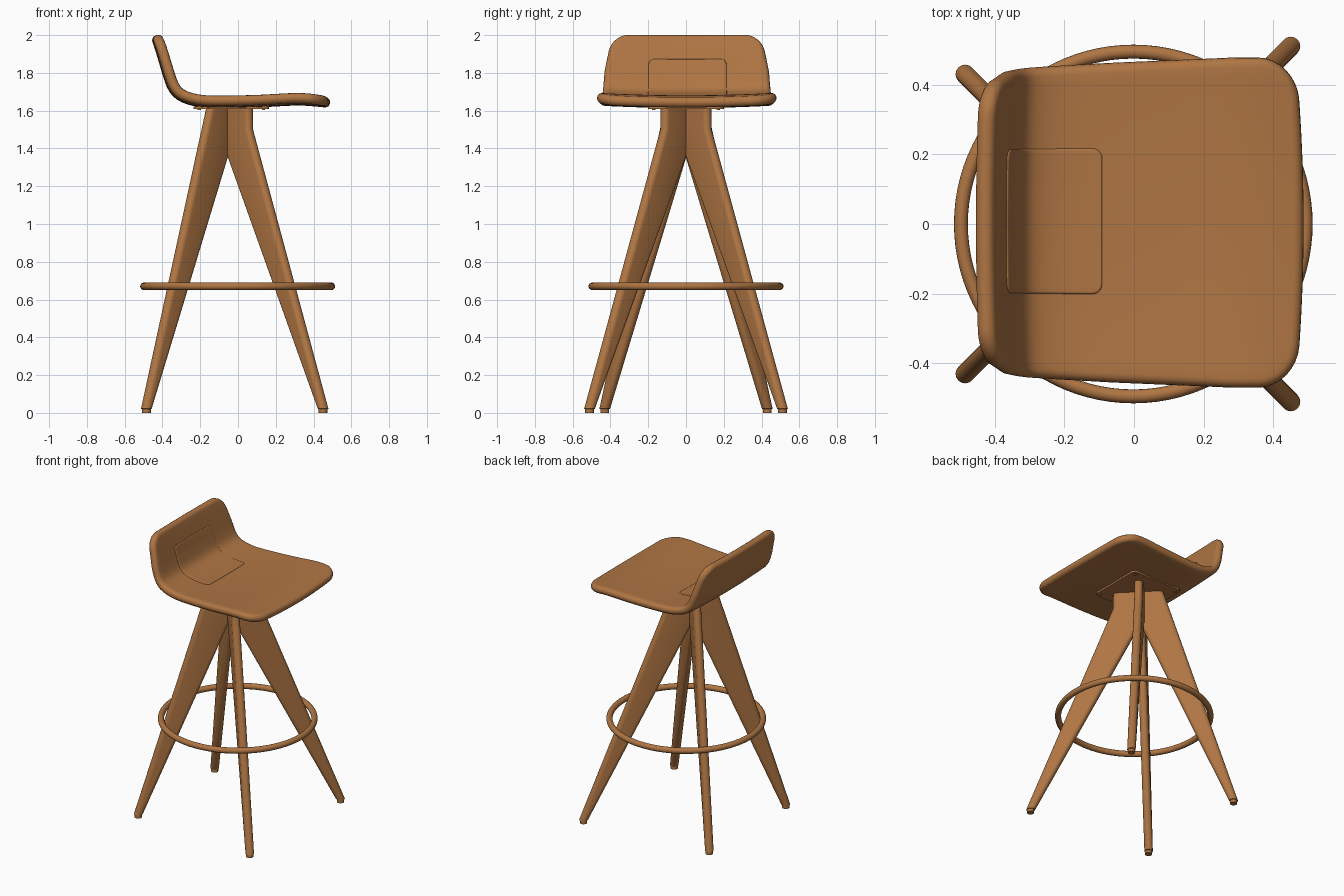
import bpy, bmesh, math
from mathutils import Vector

if "Cube" in bpy.data.objects:
    bpy.data.objects.remove(bpy.data.objects["Cube"])

wood = bpy.data.materials.new("warm_wood")
wood.diffuse_color = (0.43, 0.18, 0.057, 1)
wood.use_nodes = True
wood.node_tree.nodes["Principled BSDF"].inputs["Base Color"].default_value = wood.diffuse_color


def finish(bm, name, angle=35):
    bmesh.ops.recalc_face_normals(bm, faces=bm.faces)
    me = bpy.data.meshes.new(name)
    bm.to_mesh(me)
    bm.free()
    ob = bpy.data.objects.new(name, me)
    bpy.context.collection.objects.link(ob)
    smooth(ob, angle)
    return ob


def smooth(ob, angle=35):
    ob.data.materials.append(wood)
    bpy.ops.object.select_all(action='DESELECT')
    ob.select_set(True)
    bpy.context.view_layer.objects.active = ob
    bpy.ops.object.shade_smooth_by_angle(angle=math.radians(angle))


# Side profile of the seat shell (x, z), from front edge to top of backrest
pts = [Vector(p) for p in [(0.488, 1.642), (0.325, 1.654), (0.12, 1.645), (-0.05, 1.641),
                           (-0.17, 1.643), (-0.25, 1.656), (-0.31, 1.682), (-0.345, 1.722),
                           (-0.37, 1.785), (-0.392, 1.86), (-0.418, 1.945), (-0.437, 1.998)]]
ext = [2 * pts[0] - pts[1]] + pts + [2 * pts[-1] - pts[-2]]
curve = []
for i in range(1, len(ext) - 2):
    a, b, c, d = ext[i - 1:i + 3]
    for k in range(12):
        t = k / 12
        curve.append(0.5 * (2 * b + (c - a) * t + (2 * a - 5 * b + 4 * c - d) * t * t
                            + (3 * b - a - 3 * c + d) * t ** 3))
curve.append(pts[-1])
arc = [0.0]
for p, q in zip(curve, curve[1:]):
    arc.append(arc[-1] + (q - p).length)
L = arc[-1]


def at(s):
    i = 0
    while i < len(arc) - 2 and arc[i + 1] < s:
        i += 1
    return curve[i].lerp(curve[i + 1], (s - arc[i]) / (arc[i + 1] - arc[i]))


def surf(s, y, off):
    """Point on the shell at length s, side position y, offset along the normal."""
    e = 0.02
    tan = (at(min(L, s + e)) - at(max(0, s - e))).normalized()
    n = Vector((tan.y, -tan.x))
    p = at(s) + n * (off + 0.013 * (y / 0.46) ** 2)
    bow = 0.022 * (y / 0.46) ** 2 * max(0, 1 - s / 0.25)
    return Vector((p.x - bow, y, p.y))


def lerp_table(table, s):
    for (a, va), (b, vb) in zip(table, table[1:]):
        if s <= b:
            return va + (vb - va) * max(0, s - a) / (b - a)
    return table[-1][1]


def panel(name, s0, s1, widths, rf, rb, r, off0, shift):
    """Rounded-corner panel following the shell, with a round rim of radius r."""
    nc, nm, nv = 8, 40, 32

    def layer(inset, off):
        a, b = s0 + inset, s1 - inset
        f, k = rf - inset, rb - inset
        rows = []
        for i in range(nc):
            th = i / nc * math.pi / 2
            rows.append((a + f * (1 - math.cos(th)), f * (1 - math.sin(th))))
        for i in range(nm + 1):
            rows.append((a + f + (b - k - a - f) * i / nm, 0))
        for i in range(nc - 1, -1, -1):
            th = i / nc * math.pi / 2
            rows.append((b - k * (1 - math.cos(th)), k * (1 - math.sin(th))))
        return [[surf(s, (lerp_table(widths, s) - inset - cut) * (2 * j / nv - 1) + shift, off)
                 for j in range(nv + 1)] for s, cut in rows]

    bm = bmesh.new()

    def grid(g):
        vs = [[bm.verts.new(p) for p in row] for row in g]
        for i in range(len(vs) - 1):
            for j in range(nv):
                bm.faces.new((vs[i][j], vs[i][j + 1], vs[i + 1][j + 1], vs[i + 1][j]))
        return edge(vs)

    def edge(g):
        return (g[0] + [row[-1] for row in g[1:]] + g[-1][-2::-1]
                + [row[0] for row in g[-2:0:-1]])

    loops = [grid(layer(r, off0 + r))]
    for k in range(1, 8):
        ph = math.pi / 2 - k * math.pi / 8
        loops.append([bm.verts.new(p) for p in
                      edge(layer(r * (1 - math.cos(ph)), off0 + r * math.sin(ph)))])
    loops.append(grid(layer(r, off0 - r)))
    for a, b in zip(loops, loops[1:]):
        for i in range(len(a)):
            j = (i + 1) % len(a)
            bm.faces.new((a[i], a[j], b[j], b[i]))
    return finish(bm, name, 50)


# Seat shell and the thin raised pad where seat meets backrest
panel("seat", 0, L, [(0, 0.475), (0.2, 0.475), (0.55, 0.46), (0.8, 0.446), (0.95, 0.435), (L, 0.395)],
      0.12, 0.09, 0.027, 0, 0.004)
panel("seat_pad", 0.58, L - 0.14, [(0, 0.215), (L, 0.205)], 0.03, 0.03, 0.006, 0.026, 0.008)

# Legs: flat blades with round edges, narrowing to round feet
HUB_X, T = -0.055, 0.0275


def leg(name, ang, levels):
    bm = bmesh.new()
    d = Vector((math.cos(ang), math.sin(ang), 0))
    n = Vector((-d.y, d.x, 0))
    rings = []
    for z, r_in, r_out, t in levels:
        ring = []
        for half, sgn in ((r_out - t, 0), (r_in + t, math.pi)):
            for k in range(9):
                a = sgn - math.pi / 2 + math.pi * k / 8
                p = d * (half + t * math.cos(a)) + n * (t * math.sin(a))
                ring.append(bm.verts.new(p + Vector((HUB_X, 0, z))))
        rings.append(ring)
    for a, b in zip(rings, rings[1:]):
        for i in range(len(a)):
            j = (i + 1) % len(a)
            bm.faces.new((a[i], a[j], b[j], b[i]))
    bm.faces.new(rings[0])
    bm.faces.new(rings[-1])
    bmesh.ops.remove_doubles(bm, verts=bm.verts, dist=0.0001)
    finish(bm, name, 25)


front = [(0, 0.695, 0.742, 0.0235), (0.02, 0.695, 0.742, 0.0235), (0.022, 0.69, 0.747, T),
         (1.4, -0.01, 0.218, T), (1.5, -0.01, 0.18, T), (1.612, -0.01, 0.178, T)]
back = [(0, 0.585, 0.632, 0.0235), (0.02, 0.585, 0.632, 0.0235), (0.022, 0.58, 0.637, T),
        (1.4, -0.01, 0.215, T), (1.5, -0.01, 0.184, T), (1.612, -0.01, 0.15, T)]
for side, sg in (("left", 1), ("right", -1)):
    leg("front_leg_" + side, sg * math.radians(45.3), front)
    leg("back_leg_" + side, sg * math.radians(135), back)

# Footrest ring
bpy.ops.mesh.primitive_torus_add(major_radius=0.496, minor_radius=0.02, major_segments=96,
                                 minor_segments=16, location=(-0.002, 0, 0.67))
ring = bpy.context.object
ring.name = "footrest_ring"
smooth(ring, 60)

# Mounting plate under the seat
bm = bmesh.new()
bmesh.ops.create_cube(bm, size=1)
for v in bm.verts:
    v.co = Vector((v.co.x * 0.4 + HUB_X + 0.02, v.co.y * 0.4, 1.615 + v.co.z * 0.014))
up = [e for e in bm.edges if abs(e.verts[0].co.z - e.verts[1].co.z) > 0.01]
bmesh.ops.bevel(bm, geom=up, offset=0.03, segments=5, affect='EDGES', profile=0.5)
finish(bm, "mounting_plate")

# Screw heads in the plate corners
for sx in (-1, 1):
    for sy in (-1, 1):
        bpy.ops.mesh.primitive_cylinder_add(vertices=16, radius=0.009, depth=0.008,
                                            location=(HUB_X + 0.02 + sx * 0.17, sy * 0.17, 1.607))
        bpy.context.object.name = "plate_screw"
        smooth(bpy.context.object)
